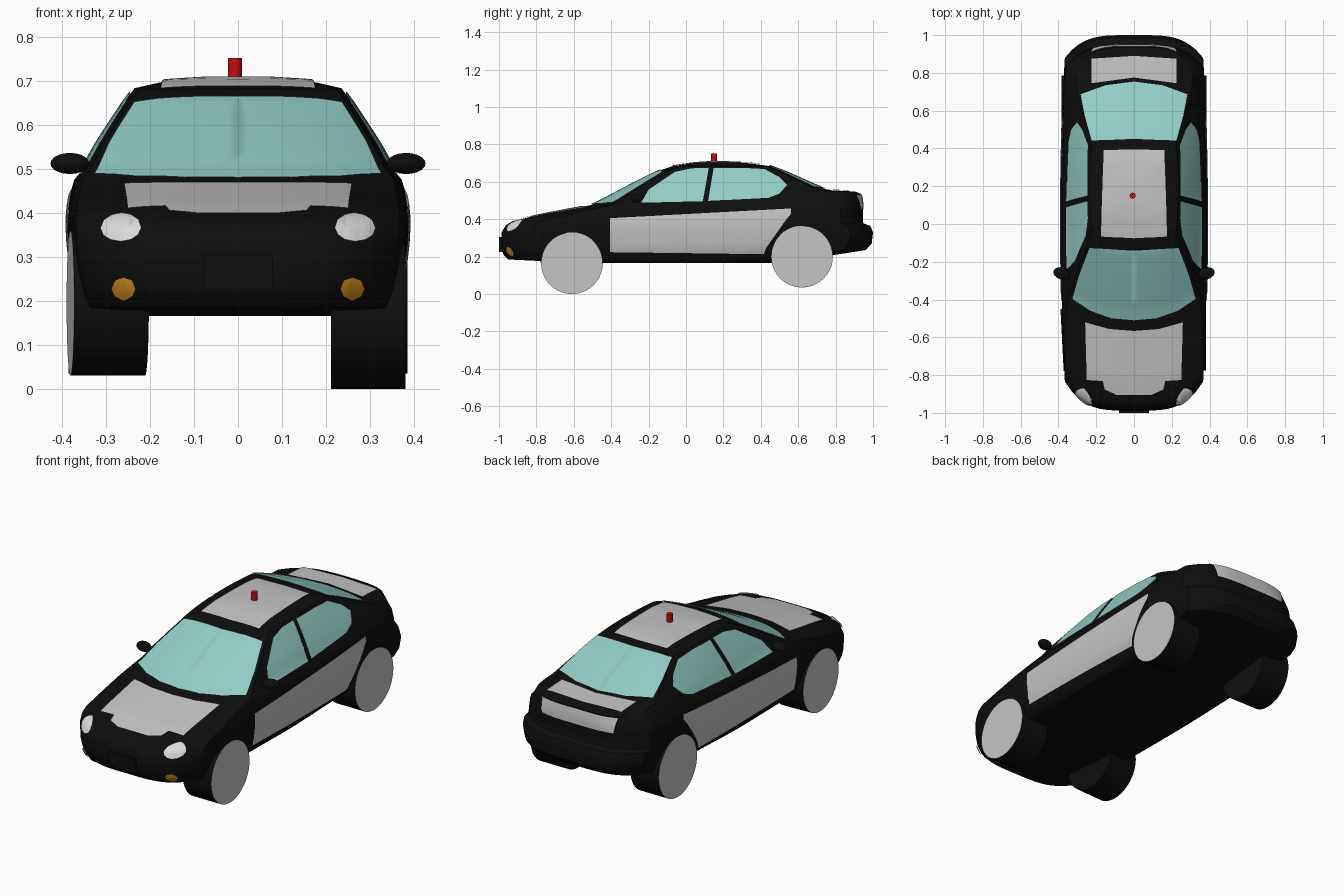
import bpy, bmesh, math
from mathutils import Vector, Matrix
from mathutils.bvhtree import BVHTree

if "Cube" in bpy.data.objects:
    bpy.data.objects.remove(bpy.data.objects["Cube"])


def material(name, rgb):
    m = bpy.data.materials.new(name)
    m.use_nodes = True
    m.diffuse_color = (*rgb, 1)
    bsdf = next(n for n in m.node_tree.nodes if n.type == 'BSDF_PRINCIPLED')
    bsdf.inputs["Base Color"].default_value = (*rgb, 1)
    bsdf.inputs["Roughness"].default_value = 0.6
    return m


black = material("black_paint", (0.004, 0.004, 0.004))
grey = material("light_grey_paint", (0.56, 0.56, 0.56))
glass = material("teal_glass", (0.29, 0.61, 0.56))
lamp = material("white_lamp", (0.72, 0.72, 0.72))
amber = material("amber_lamp", (0.62, 0.27, 0.01))
red = material("red_beacon", (0.55, 0.004, 0.006))


def finish(bm, name, *mats, angle=35):
    mesh = bpy.data.meshes.new(name)
    bm.to_mesh(mesh)
    bm.free()
    for m in mats:
        mesh.materials.append(m)
    mesh.shade_smooth()
    mesh.set_sharp_from_angle(angle=math.radians(angle))
    ob = bpy.data.objects.new(name, mesh)
    bpy.context.collection.objects.link(ob)
    return ob


# Body shell: horizontal outlines (height, front y, rear y, half width)
LEVELS = [
    (.165, -.55, .45, .33), (.185, -.95, .62, .352), (.21, -.975, .80, .362),
    (.235, -.985, .96, .37), (.27, -.988, .993, .378), (.33, -.985, 1.0, .385),
    (.365, -.965, .985, .387), (.377, -.95, .95, .387), (.39, -.925, .945, .387),
    (.42, -.80, .945, .384), (.455, -.62, .945, .378), (.475, -.51, .945, .372),
    (.5, -.455, .942, .352), (.535, -.39, .935, .333), (.548, -.365, .905, .326),
    (.556, -.35, .755, .321), (.60, -.265, .655, .293), (.655, -.155, .53, .256),
    (.683, -.075, .455, .235), (.699, .03, .34, .165), (.705, .10, .25, .07)]


def outline(z, front, rear, width):
    """Closed plan outline with bowed ends and gently bulging sides."""
    bow = .11 - (z - .475) * .35
    df, pf = (.15, 4) if z < .45 else (bow, 2.2)
    dr, pr = (.12, 4) if z < .55 else (bow * .6, 2.2)
    corner = width * .95
    steps = [i / 10 for i in range(11)]
    half = [(corner * s, front + df * s ** pf) for s in steps]
    y0, y1 = front + df, rear - dr
    for i in range(1, 14):
        t = i / 14
        half.append((width * (1 - .05 * (2 * t - 1) ** 2), y0 + (y1 - y0) * t))
    half += [(corner * s, rear - dr * s ** pr) for s in reversed(steps)]
    ring = half + [(-x, y) for x, y in reversed(half[1:-1])]
    return [(x, y, z) for x, y in ring]


bm = bmesh.new()
rings = [[bm.verts.new(p) for p in outline(*lv)] for lv in LEVELS]
for low, high in zip(rings, rings[1:]):
    for i in range(len(low)):
        j = (i + 1) % len(low)
        bm.faces.new((low[i], low[j], high[j], high[i]))
bm.faces.new(rings[0][::-1])
bm.faces.new(rings[-1])
bmesh.ops.recalc_face_normals(bm, faces=bm.faces)
shell = BVHTree.FromBMesh(bm)
finish(bm, "body_shell", black)


def patch(name, pts, axis, sign, mat, lift=.005, step=.02):
    """Thin painted panel: a flat outline laid onto the shell along an axis."""
    a, b = [i for i in range(3) if i != axis]
    bm = bmesh.new()
    verts = []
    for p in pts:
        co = Vector((0, 0, 0))
        co[a], co[b] = p
        verts.append(bm.verts.new(co))
    bm.faces.new(verts)
    bmesh.ops.triangulate(bm, faces=bm.faces[:])
    for k, ax in enumerate((a, b)):
        lo, hi = min(p[k] for p in pts), max(p[k] for p in pts)
        n = max(2, int((hi - lo) / step))
        normal = Vector((0, 0, 0))
        normal[ax] = 1
        for i in range(1, n):
            bmesh.ops.bisect_plane(bm, geom=bm.verts[:] + bm.edges[:] + bm.faces[:],
                                   plane_co=normal * (lo + (hi - lo) * i / n),
                                   plane_no=normal)
    ray = Vector((0, 0, 0))
    ray[axis] = -sign
    missed = []
    for v in bm.verts:
        hit, nor, _, _ = shell.ray_cast(v.co - ray * 3, ray)
        if hit is None:
            missed.append(v)
        else:
            v.co = hit + nor * lift
    bmesh.ops.delete(bm, geom=missed, context='VERTS')
    bm.normal_update()
    if sum(f.normal.dot(ray) for f in bm.faces) > 0:
        bmesh.ops.reverse_faces(bm, faces=bm.faces[:])
    return finish(bm, name, mat)


def sym(pts):
    return pts + [(-x, y) for x, y in reversed(pts) if x]


def oval(cx, cy, rx, ry, n=12):
    return [(cx + rx * math.cos(math.tau * i / n), cy + ry * math.sin(math.tau * i / n))
            for i in range(n)]


# Panels and glass seen from above
patch("hood_panel", sym([(0, -.565), (.13, -.555), (.258, -.52), (.25, -.825),
                         (.165, -.83), (.155, -.875), (.09, -.905)]), 2, 1, grey)
patch("roof_panel", sym([(0, .395), (.16, .39), (.175, -.065), (0, -.075)]), 2, 1, grey)
patch("trunk_panel", sym([(0, .775), (.225, .745), (.225, .875), (0, .89)]), 2, 1, grey)
patch("windshield", sym([(0, -.508), (.12, -.497), (.23, -.458), (.325, -.395),
                         (.29, -.27), (.235, -.125), (0, -.14)]), 2, 1, glass)
patch("rear_window", sym([(0, .752), (.15, .733), (.282, .685), (.26, .57),
                          (.225, .44), (0, .45)]), 2, 1, glass)
patch("trunk_rear_panel", sym([(0, .455), (.215, .455), (.225, .53), (0, .533)]), 1, 1, grey)

# Doors, side glass, lamps and mirrors on both sides
DOOR = [(-.405, .225), (.415, .215), (.43, .25), (.47, .33), (.53, .39),
        (.562, .43), (.56, .457), (-.405, .405)]
FRONT_GLASS = [(-.24, .485), (.09, .493), (.122, .672), (.03, .669), (-.06, .65), (-.20, .555)]
REAR_GLASS = [(.118, .495), (.44, .512), (.50, .535), (.54, .58), (.50, .622),
              (.42, .665), (.30, .672), (.148, .672)]
for side, s in (("left", 1), ("right", -1)):
    patch(side + "_door_panel", DOOR, 0, s, grey)
    patch(side + "_front_window", FRONT_GLASS, 0, s, glass)
    patch(side + "_rear_window", REAR_GLASS, 0, s, glass)
    patch(side + "_headlight", oval(s * .263, .363, .045, .031), 1, -1, lamp, .007, .01)
    patch(side + "_fog_light", oval(s * .256, .23, .027, .025, 8), 1, -1, amber, .008, .01)
    bm = bmesh.new()
    bmesh.ops.create_uvsphere(bm, u_segments=16, v_segments=10, radius=1)
    bmesh.ops.transform(bm, verts=bm.verts, matrix=Matrix.Translation((s * .382, -.262, .512))
                        @ Matrix.Rotation(s * .3, 4, 'Z') @ Matrix.Diagonal((.046, .032, .024, 1)))
    finish(bm, side + "_mirror", black)


# Wheels: dark tread with a flat pale outer face
def wheel(name, s, face_x, y, z, steer=0.0):
    width, radius = .17, .165
    bm = bmesh.new()
    bmesh.ops.create_cone(bm, cap_ends=True, segments=40, radius1=radius,
                          radius2=radius, depth=width)
    bmesh.ops.rotate(bm, verts=bm.verts, matrix=Matrix.Rotation(math.pi / 2, 3, 'Y'))
    bm.normal_update()
    for f in bm.faces:
        f.material_index = int(f.normal.x * s > .9)
    bmesh.ops.transform(bm, verts=bm.verts,
                        matrix=Matrix.Translation((s * (face_x - width / 2), y, z))
                        @ Matrix.Rotation(steer, 4, 'Z'))
    finish(bm, name, black, grey)


wheel("front_left_wheel", 1, .381, -.61, .165)
wheel("front_right_wheel", -1, .381, -.61, .195, math.radians(3))
wheel("rear_left_wheel", 1, .385, .62, .2)
wheel("rear_right_wheel", -1, .385, .62, .2)


def box(name, center, size):
    bm = bmesh.new()
    bmesh.ops.create_cube(bm, size=1)
    bmesh.ops.transform(bm, verts=bm.verts,
                        matrix=Matrix.Translation(center) @ Matrix.Diagonal((*size, 1)))
    return finish(bm, name, black)


# Front plate holder
box("front_plate", (0, -.985, .265), (.16, .03, .08))

# Roof beacon
bm = bmesh.new()
bmesh.ops.create_cone(bm, cap_ends=True, segments=16, radius1=.016, radius2=.016, depth=.06)
bmesh.ops.translate(bm, verts=bm.verts, vec=(-.007, .15, .722))
finish(bm, "roof_beacon", red)
